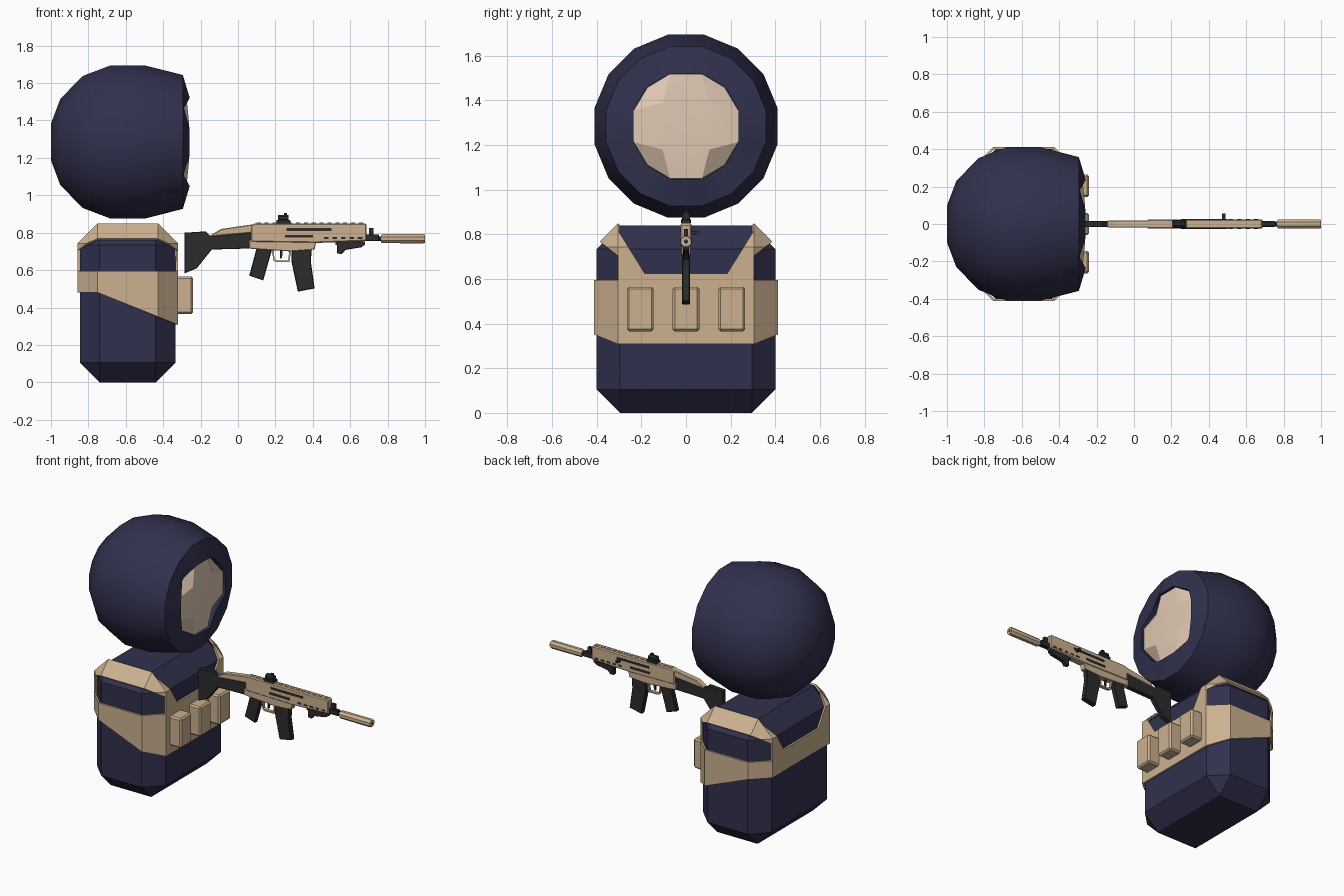
import bpy, bmesh
from math import radians, cos, sin, pi
from mathutils import Vector

cube = bpy.data.objects.get("Cube")
if cube:
    bpy.data.objects.remove(cube)


def material(name, rgb):
    m = bpy.data.materials.new(name)
    m.use_nodes = True
    m.diffuse_color = (*rgb, 1)
    m.node_tree.nodes["Principled BSDF"].inputs["Base Color"].default_value = (*rgb, 1)
    return m


NAVY = material("navy cloth", (0.03, 0.03, 0.075))
TAN = material("tan gear", (0.60, 0.44, 0.28))
SKIN = material("light skin", (0.75, 0.58, 0.45))
BLACK = material("black metal", (0.025, 0.025, 0.027))


def finish(name, bm, mat, smooth=None):
    bmesh.ops.recalc_face_normals(bm, faces=bm.faces[:])
    me = bpy.data.meshes.new(name)
    bm.to_mesh(me)
    bm.free()
    me.materials.append(mat)
    ob = bpy.data.objects.new(name, me)
    bpy.context.collection.objects.link(ob)
    if smooth:
        bpy.ops.object.select_all(action='DESELECT')
        ob.select_set(True)
        bpy.context.view_layer.objects.active = ob
        bpy.ops.object.shade_smooth_by_angle(angle=radians(smooth))
    return ob


def box_mesh(lo, hi, bevel=0.0):
    bm = bmesh.new()
    bmesh.ops.create_cube(bm, size=1)
    lo, hi = Vector(lo), Vector(hi)
    for v in bm.verts:
        v.co = (lo + hi) / 2 + v.co * (hi - lo)
    if bevel:
        bmesh.ops.bevel(bm, geom=bm.edges[:], offset=bevel, segments=1, affect='EDGES')
    return bm


def box(name, lo, hi, mat, bevel=0.0):
    return finish(name, box_mesh(lo, hi, bevel), mat)


def extrude(name, outline, half, mat, bevel=0.0, y=0.0):
    """Side outline in x, z given thickness along y."""
    bm = bmesh.new()
    face = bm.faces.new([bm.verts.new((x, y - half, z)) for x, z in outline])
    new = bmesh.ops.extrude_face_region(bm, geom=[face])["geom"]
    bmesh.ops.translate(bm, verts=[g for g in new if isinstance(g, bmesh.types.BMVert)],
                        vec=(0, 2 * half, 0))
    if bevel:
        sides = [e for e in bm.edges if abs(e.verts[0].co.y - e.verts[1].co.y) < 1e-5]
        bmesh.ops.bevel(bm, geom=sides, offset=bevel, segments=1, affect='EDGES')
    return finish(name, bm, mat)


def loft(name, loops, mat, smooth=None):
    """Join equal loops of points with quads and cap both ends."""
    bm = bmesh.new()
    rings = [[bm.verts.new(p) for p in loop] for loop in loops]
    n = len(rings[0])
    for a, b in zip(rings, rings[1:]):
        for i in range(n):
            j = (i + 1) % n
            bm.faces.new((a[i], a[j], b[j], b[i]))
    bm.faces.new(rings[0])
    bm.faces.new(rings[-1])
    return finish(name, bm, mat, smooth)


def tube(name, stations, z, mat, sides=8):
    turn = pi / sides
    return loft(name, [[(x, r * cos(turn + 2 * pi * i / sides), z + r * sin(turn + 2 * pi * i / sides))
                        for i in range(sides)] for x, r in stations], mat, 30)


# Hooded head, its opening facing +x
HEAD_Z = 1.285


def ring(x, r, angles, dip=0.0):
    pts = []
    for q in range(4):
        for k, a in enumerate(angles):
            t = radians(a + 90 * q)
            pts.append((x - (dip if k in (1, 2) else 0), r * cos(t), HEAD_Z + r * sin(t)))
    return pts


EVEN = (11.25, 33.75, 56.25, 78.75)
OPENING = (16.5, 42, 48, 73.5)
hood = [(-1.0, 0.1), (-0.95, 0.235), (-0.83, 0.36), (-0.68, 0.418), (-0.5, 0.418), (-0.295, 0.365)]
loops = [ring(x, r, EVEN) for x, r in hood]
loops += [ring(-0.258, 0.246, OPENING, 0.03), ring(-0.36, 0.246, OPENING)]
loft("hood", loops, NAVY, 30)

# Face: centre, four arms and four sloping corners
bm = bmesh.new()
centre, rim = [], []
for q in range(4):
    t = radians(45 + 90 * q)
    centre.append(bm.verts.new((-0.262, 0.148 * cos(t), HEAD_Z + 0.148 * sin(t))))
    rim.append([bm.verts.new((x, 0.245 * cos(radians(a + 90 * q)), HEAD_Z + 0.245 * sin(radians(a + 90 * q))))
                for x, a in ((-0.275, 17), (-0.325, 45), (-0.275, 73))])
bm.faces.new(centre)
for q in range(4):
    n = (q + 1) % 4
    bm.faces.new((centre[q], *rim[q]))
    bm.faces.new((centre[q], rim[q][2], rim[n][0], centre[n]))
finish("face", bm, SKIN, 20)

# Torso
LO, HI = Vector((-0.845, -0.4, 0)), Vector((-0.335, 0.4, 0.84))
box("torso", LO, HI, NAVY, 0.105)


# Vest pieces are trimmed out of a slightly larger torso shell
def vest_part(name, planes, keep):
    grow = Vector((0.014, 0.012, 0.01))
    bm = box_mesh(LO - grow, HI + grow, 0.107)
    for co, no in planes:
        bmesh.ops.bisect_plane(bm, geom=bm.verts[:] + bm.edges[:] + bm.faces[:],
                               plane_co=co, plane_no=no, dist=1e-5)
    drop = [f for f in bm.faces if not keep(f.calc_center_median())]
    bmesh.ops.delete(bm, geom=drop, context='FACES')
    ob = finish(name, bm, TAN)
    mod = ob.modifiers.new("thickness", 'SOLIDIFY')
    mod.thickness = 0.012
    mod.offset = -1
    return ob


def belt_bottom(x):
    return min(0.48, 0.48 - 0.4 * (x + 0.75))


vest_part("vest_belt",
          [((0, 0, 0.595), (0, 0, 1)), ((-0.75, 0, 0.48), (1, 0, 0)), ((0, 0, 0.48), (0, 0, 1)),
           ((-0.75, 0, 0.48), (0.4, 0, 1))],
          lambda c: belt_bottom(c.x) < c.z < 0.595)

vest_part("chest_and_back_straps",
          [((0, 0, 0.595), (0, 0, 1)), ((0, 0, 0.625), (0, 0, 1))]
          + [((0, s * 0.185, 0.625), (0, s, -0.62)) for s in (1, -1)],
          lambda c: c.z > 0.595 and abs(c.y) < 0.304 and abs(c.x + 0.59) > 0.17
          and (c.z < 0.625 or abs(c.y) > 0.185 + 0.62 * (c.z - 0.625)))

vest_part("shoulder_pads",
          [((0, s * 0.3, 0.70), (0, -0.78 * s, 1)) for s in (1, -1)],
          lambda c: abs(c.y) > 0.306 and c.z > 0.70 + 0.78 * (abs(c.y) - 0.3))

# Pouches
for i, y in enumerate((-0.205, 0, 0.205)):
    box(f"pouch_{i + 1}", (-0.335, y - 0.06, 0.365), (-0.24, y + 0.06, 0.565), TAN, 0.01)

# Rifle: stock and cheek rest
extrude("stock", [(-0.286, 0.80), (-0.174, 0.807), (-0.15, 0.785), (0.08, 0.80), (0.08, 0.716),
                  (-0.14, 0.71), (-0.22, 0.61), (-0.286, 0.582)], 0.016, BLACK, 0.003)
extrude("cheek_rest", [(-0.145, 0.78), (-0.14, 0.79), (-0.09, 0.82), (0.08, 0.845), (0.08, 0.80)],
        0.02, TAN, 0.004)

# Receiver and handguard
extrude("upper_receiver", [(0.07, 0.75), (0.07, 0.84), (0.09, 0.85), (0.68, 0.85), (0.688, 0.84),
                           (0.688, 0.755), (0.42, 0.745)], 0.024, TAN, 0.006)
extrude("lower_receiver", [(0.06, 0.76), (0.06, 0.715), (0.28, 0.70), (0.41, 0.71), (0.42, 0.76)],
        0.02, TAN, 0.003)
for i, (a, b, z) in enumerate(((0.26, 0.5, 0.817), (0.25, 0.4, 0.78))):
    box(f"side_slot_{i + 1}", (a, -0.027, z - 0.007), (b, 0.027, z + 0.007), BLACK)
for i in range(5):
    x = 0.46 + i * 0.045
    box(f"handguard_vent_{i + 1}", (x, -0.026, 0.766), (x + 0.025, 0.026, 0.776), BLACK)
for i in range(14):
    x = 0.1 + i * 0.042
    box(f"rail_tooth_{i + 1}", (x, -0.01, 0.848), (x + 0.022, 0.01, 0.854), TAN)
box("charging_handle", (0.47, 0.02, 0.8), (0.488, 0.055, 0.815), BLACK)

# Grip, trigger and magazine
extrude("pistol_grip", [(0.10, 0.72), (0.185, 0.72), (0.135, 0.545), (0.06, 0.57)], 0.017, BLACK, 0.004)
extrude("trigger_guard", [(0.18, 0.71), (0.19, 0.65), (0.205, 0.642), (0.275, 0.642), (0.285, 0.71),
                          (0.275, 0.71), (0.268, 0.652), (0.208, 0.652), (0.195, 0.66), (0.19, 0.71)],
        0.01, TAN)
extrude("trigger", [(0.225, 0.71), (0.24, 0.71), (0.235, 0.665), (0.225, 0.662)], 0.005, BLACK)
extrude("magazine", [(0.29, 0.745), (0.395, 0.745), (0.39, 0.64), (0.41, 0.502), (0.32, 0.485),
                     (0.285, 0.65)], 0.018, BLACK, 0.004)

# Sight
box("sight_base", (0.205, -0.022, 0.848), (0.28, 0.022, 0.868), BLACK, 0.003)
tube("sight_body", [(0.215, 0.019), (0.27, 0.019)], 0.878, BLACK)
box("sight_knob", (0.245, -0.008, 0.89), (0.262, 0.008, 0.905), BLACK)

# Foregrip
box("under_rail", (0.52, -0.014, 0.735), (0.68, 0.014, 0.752), BLACK)
extrude("foregrip", [(0.53, 0.738), (0.53, 0.69), (0.555, 0.685), (0.575, 0.708), (0.66, 0.722),
                     (0.68, 0.738)], 0.014, BLACK, 0.003)

# Barrel, gas block, front sight and suppressor
tube("barrel", [(0.66, 0.014), (0.8, 0.014)], 0.768, BLACK)
box("gas_block", (0.685, -0.015, 0.755), (0.755, 0.015, 0.79), BLACK, 0.003)
box("front_sight", (0.70, -0.01, 0.785), (0.725, 0.01, 0.825), BLACK)
tube("suppressor", [(0.765, 0.021), (0.772, 0.026), (0.99, 0.027), (1.0, 0.024)], 0.768, TAN)
tube("muzzle_bore", [(0.95, 0.01), (1.0005, 0.01)], 0.768, BLACK)
